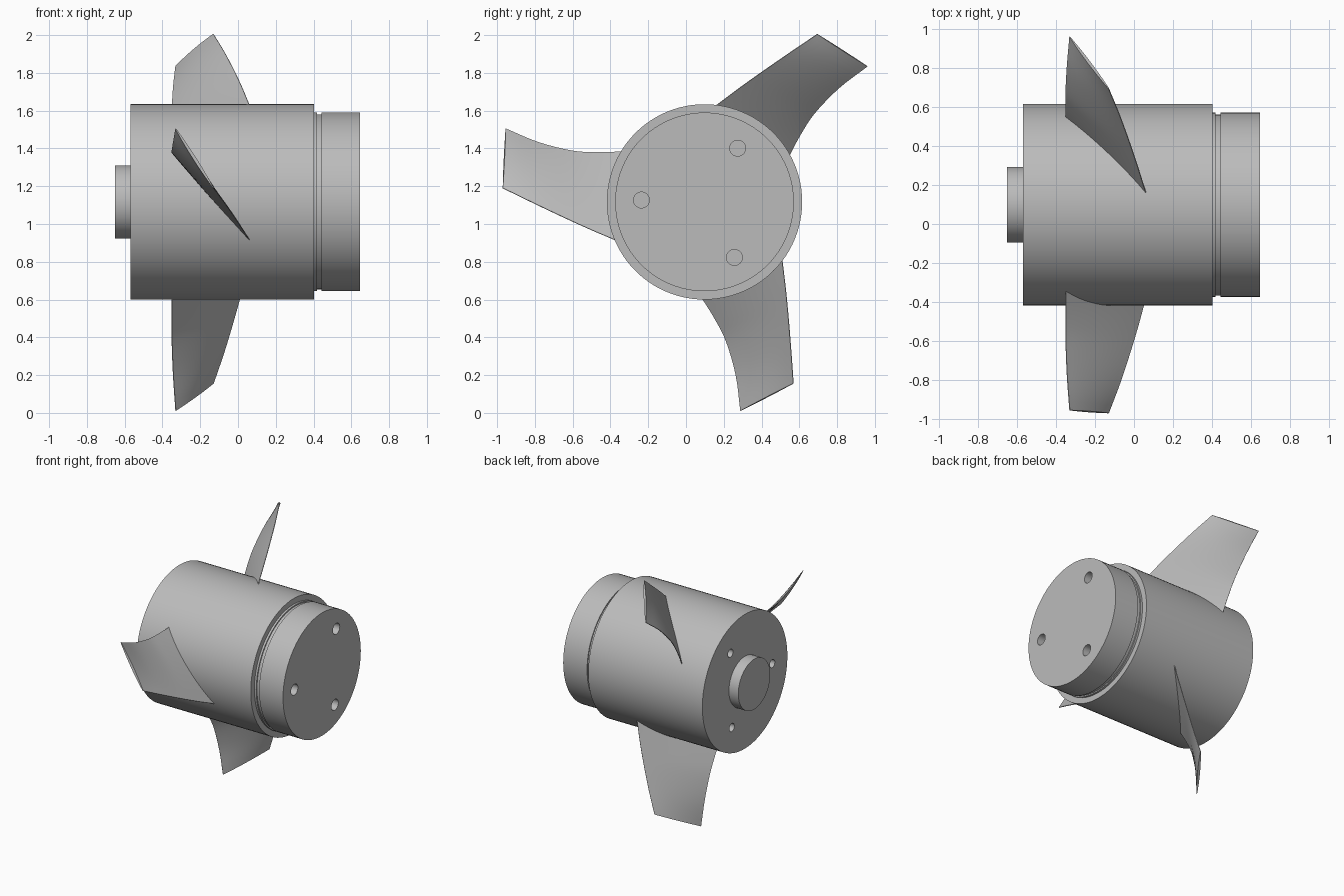
import bpy, bmesh, math
from mathutils import Matrix, Vector

AXIS = Vector((0, 0.098, 1.117))   # the rotor axis runs along x through here
SEGMENTS = 96

if "Cube" in bpy.data.objects:
    bpy.data.objects.remove(bpy.data.objects["Cube"], do_unlink=True)

grey = bpy.data.materials.new("metal grey")
grey.use_nodes = True
grey.diffuse_color = (0.5, 0.5, 0.5, 1)
grey.node_tree.nodes["Principled BSDF"].inputs["Base Color"].default_value = (0.5, 0.5, 0.5, 1)


def finish(name, bm):
    bmesh.ops.recalc_face_normals(bm, faces=bm.faces)
    mesh = bpy.data.meshes.new(name)
    bm.to_mesh(mesh)
    bm.free()
    mesh.materials.append(grey)
    obj = bpy.data.objects.new(name, mesh)
    obj.location = AXIS
    bpy.context.collection.objects.link(obj)
    return obj


def select(obj):
    bpy.ops.object.select_all(action='DESELECT')
    obj.select_set(True)
    bpy.context.view_layer.objects.active = obj


def smooth(obj):
    select(obj)
    bpy.ops.object.shade_smooth_by_angle(angle=math.radians(30))


def skin(bm, rings):
    """Join closed rings of points into a capped solid."""
    loops = [[bm.verts.new(p) for p in ring] for ring in rings]
    for a, b in zip(loops, loops[1:]):
        for i in range(len(a)):
            j = (i + 1) % len(a)
            bm.faces.new((a[i], a[j], b[j], b[i]))
    bm.faces.new(loops[0])
    bm.faces.new(loops[-1])


def circle(x, r, n=SEGMENTS, y=0, z=0):
    angles = [math.tau * i / n for i in range(n)]
    return [(x, y + r * math.cos(a), z + r * math.sin(a)) for a in angles]


def lathe(name, profile):
    bm = bmesh.new()
    skin(bm, [circle(x, r) for x, r in profile])
    return finish(name, bm)


def drill(obj, x0, x1, r):
    """Cut three blind bolt holes around the axis."""
    bm = bmesh.new()
    for k in range(3):
        a = math.radians(178.3 + 120 * k)
        y, z = 0.334 * math.cos(a), 0.334 * math.sin(a)
        skin(bm, [circle(x, r, 32, y, z) for x in (x0, x1)])
    cutter = finish("hole_cutter", bm)
    cutter.hide_render = True
    mod = obj.modifiers.new("holes", 'BOOLEAN')
    mod.operation = 'DIFFERENCE'
    mod.solver = 'EXACT'
    mod.object = cutter
    select(obj)
    bpy.ops.object.modifier_apply(modifier=mod.name)
    bpy.data.objects.remove(cutter, do_unlink=True)


# Motor housing, grooved end cap and shaft boss
housing = lathe("housing", [(-0.57, 0.517), (0.402, 0.517)])
cap = lathe("end_cap", [(0.35, 0.473), (0.418, 0.473), (0.418, 0.464),
                        (0.443, 0.464), (0.443, 0.473), (0.646, 0.473)])
boss = lathe("shaft_boss", [(-0.65, 0.194), (-0.55, 0.194)])
drill(housing, -0.7, -0.47, 0.031)
drill(cap, 0.7, 0.55, 0.042)
for part in (housing, cap, boss):
    smooth(part)

# Blade edges from inside the housing out to the tip
leading = [(-0.35, -0.28, 1.39), (-0.35, -0.344, 1.383), (-0.351, -0.47, 1.379),
           (-0.35, -0.6, 1.387), (-0.343, -0.78, 1.432), (-0.33, -0.955, 1.505)]
trailing = [(0.08, -0.32, 0.89), (0.06, -0.38, 0.917), (0.022, -0.52, 0.977),
            (-0.02, -0.66, 1.041), (-0.073, -0.82, 1.117), (-0.13, -0.97, 1.19)]


def spline(points, t):
    """Catmull-Rom point at t from 0 to 1."""
    pts = [Vector(p) for p in points]
    pts = [2 * pts[0] - pts[1]] + pts + [2 * pts[-1] - pts[-2]]
    s = t * (len(points) - 1)
    i = min(int(s), len(points) - 2)
    u = s - i
    a, b, c, d = pts[i:i + 4]
    return (2 * b + (c - a) * u + (2 * a - 5 * b + 4 * c - d) * u * u
            + (3 * b - a - 3 * c + d) * u ** 3) / 2


def blade_rings(stations=20, steps=10, thickness=0.014):
    rings = []
    for k in range(stations + 1):
        t = k / stations
        a, b = spline(leading, t) - AXIS, spline(trailing, t) - AXIS
        ahead = spline(leading, min(t + 0.05, 1)) - spline(leading, max(t - 0.05, 0))
        normal = (b - a).cross(ahead).normalized()
        half = [i / steps for i in range(steps + 1)]
        lens = [(u, 1) for u in half] + [(u, -1) for u in half[-1::-1]]
        rings.append([a.lerp(b, u) + normal * side * (0.002 + thickness * 2 * u * (1 - u))
                      for u, side in lens])
    return rings


# Three twisted blades around the housing
rings = blade_rings()
for k in range(3):
    turn = Matrix.Rotation(math.tau * k / 3, 3, 'X')
    bm = bmesh.new()
    skin(bm, [[turn @ p for p in ring] for ring in rings])
    smooth(finish("blade_%d" % (k + 1), bm))
